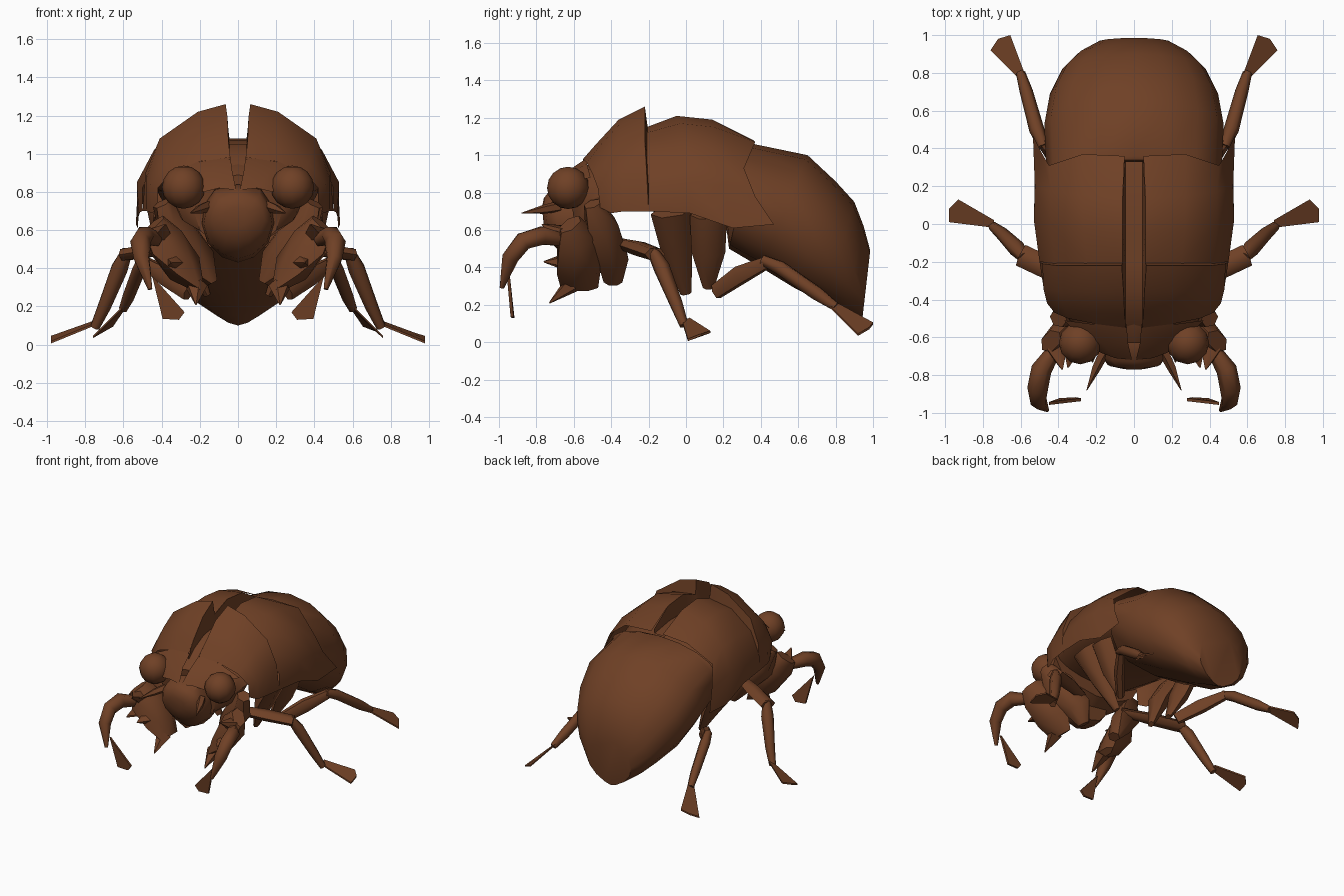
import bpy, bmesh, math
from mathutils import Vector

brown = bpy.data.materials.new("shell_brown")
brown.diffuse_color = (0.16, 0.052, 0.019, 1)


def finish(name, bm, mirror=True, angle=40):
    """Turn a bmesh into a named, smoothed, optionally mirrored object."""
    bmesh.ops.recalc_face_normals(bm, faces=bm.faces)
    me = bpy.data.meshes.new(name)
    bm.to_mesh(me)
    bm.free()
    me.materials.append(brown)
    ob = bpy.data.objects.new(name, me)
    bpy.context.collection.objects.link(ob)
    bpy.ops.object.select_all(action='DESELECT')
    ob.select_set(True)
    bpy.context.view_layer.objects.active = ob
    bpy.ops.object.shade_smooth_by_angle(angle=math.radians(angle))
    if mirror:
        ob.modifiers.new("mirror", 'MIRROR')
    return ob


def skin(bm, rings, closed, caps):
    """Bridge successive rows of points with quads."""
    rows = [[bm.verts.new(p) for p in r] for r in rings]
    n = len(rows[0])
    for a, b in zip(rows, rows[1:]):
        for i in range(n if closed else n - 1):
            j = (i + 1) % n
            bm.faces.new((a[i], a[j], b[j], b[i]))
    if caps:
        bm.faces.new(rows[0])
        bm.faces.new(rows[-1])


def body(name, sections, sides=16, top=1.0):
    """Loft of ovals: (top y, top z, bottom y, bottom z, half width, lower power).
    A power below 1 squares that half of the oval, above 1 makes it pointed."""
    rings = []
    for ty, tz, by, bz, w, low in sections:
        ring = []
        for i in range(sides):
            t = 2 * math.pi * i / sides
            k = (1 - math.cos(t)) / 2
            s = abs(math.sin(t)) ** (top if k < .5 else low)
            ring.append((math.copysign(w * s, math.sin(t)), ty + (by - ty) * k, tz + (bz - tz) * k))
        rings.append(ring)
    bm = bmesh.new()
    skin(bm, rings, True, True)
    return finish(name, bm, mirror=False)


def limb(name, points, radii, sides=6, ref=(0, 0, 1)):
    """Tapered tube along points; radii are (sideways, along ref)."""
    pts = [Vector(p) for p in points]
    rings = []
    for i, p in enumerate(pts):
        d = (pts[min(i + 1, len(pts) - 1)] - pts[max(i - 1, 0)]).normalized()
        u = d.cross(Vector(ref)).normalized()
        v = u.cross(d)
        ru, rv = radii[i]
        rings.append([p + u * ru * math.cos(2 * math.pi * k / sides)
                      + v * rv * math.sin(2 * math.pi * k / sides) for k in range(sides)])
    bm = bmesh.new()
    skin(bm, rings, True, True)
    return finish(name, bm, angle=62)


def plate(name, rows):
    bm = bmesh.new()
    skin(bm, rows, False, False)
    return finish(name, bm)


def foot(name, outline, thick):
    """Thin flared blade: an outline given thickness along a vector."""
    t = Vector(thick)
    bm = bmesh.new()
    skin(bm, [[Vector(p) - t for p in outline], [Vector(p) + t for p in outline]], True, True)
    return finish(name, bm)


# Abdomen: broad flat belly drooping to a point at the rear
body("abdomen", [
    (.34, 1.05, .21, .66, .45, .7), (.36, 1.06, .23, .50, .465, .65),
    (.65, 1.0, .40, .40, .475, .65), (.80, .86, .58, .29, .445, .7), (.90, .75, .74, .21, .38, .85),
    (.95, .62, .85, .15, .30, 1.0), (.985, .49, .94, .10, .195, 1.4)])

# Inner thorax under the shell plates
body("thorax", [(-.45, .95, -.42, .72, .36, 1), (-.2, 1.06, -.2, .70, .45, 1),
                (.1, 1.06, .1, .67, .45, 1), (.33, 1.0, .25, .62, .42, 1)])

# Wing-pad shell: one half, mirrored across the split back
plate("wing_shell", [
    [(.06, -.21, 1.15), (.25, -.21, 1.12), (.42, -.21, .99), (.50, -.20, .82), (.50, -.20, .70)],
    [(.06, -.05, 1.21), (.27, -.03, 1.17), (.44, 0, 1.02), (.53, .02, .85), (.52, .02, .69)],
    [(.06, .14, 1.19), (.27, .15, 1.15), (.44, .17, 1.01), (.525, .20, .84), (.525, .25, .61)],
    [(.05, .36, 1.08), (.27, .37, 1.07), (.45, .31, .93), (.485, .37, .78), (.535, .47, .63)]])

# Collar shell behind the head, its rear wall dropping to the wing shell
plate("collar_shell", [
    [(.06, -.205, 1.14), (.24, -.205, 1.11), (.41, -.205, .98), (.48, -.20, .82), (.49, -.20, .70)],
    [(.065, -.22, 1.26), (.21, -.22, 1.22), (.41, -.22, 1.08), (.485, -.21, .90), (.50, -.20, .70)],
    [(.055, -.36, 1.19), (.20, -.36, 1.16), (.39, -.36, 1.03), (.48, -.34, .87), (.48, -.33, .70)],
    [(.05, -.48, 1.06), (.20, -.47, 1.04), (.37, -.45, .95), (.46, -.42, .84), (.45, -.40, .69)],
    [(.04, -.55, .98), (.20, -.53, .96), (.35, -.50, .90), (.42, -.47, .82), (.42, -.46, .72)]])

# Sunken strip in the split along the back
plate("back_groove", [[(0, y, z), (.045, y, z), (x, y, edge)] for y, z, x, edge in (
    (-.55, .93, .046, .98), (-.48, .99, .05, 1.06), (-.36, 1.05, .055, 1.19),
    (-.22, 1.07, .065, 1.26), (-.205, 1.07, .06, 1.15), (-.05, 1.08, .06, 1.21),
    (.14, 1.08, .06, 1.19), (.33, 1.05, .05, 1.08))])

# Head and shield-shaped face
body("head", [(-.42, .98, -.42, .62, .38, 1), (-.55, .94, -.52, .55, .33, 1),
              (-.63, .89, -.58, .50, .23, 1)], 12)
body("face", [(-.52, .84, -.48, .45, .17, 1), (-.64, .84, -.54, .43, .19, 1.2),
              (-.73, .81, -.64, .45, .18, 1.2), (-.76, .77, -.73, .54, .14, 1.2),
              (-.77, .72, -.76, .62, .06, 1)], 12, .65)

# Brow plates running from the collar to the face
plate("brow", [
    [(.04, -.53, .985), (.22, -.53, .955), (.37, -.51, .88)],
    [(.03, -.64, .91), (.17, -.63, .90), (.28, -.60, .86)],
    [(.01, -.72, .81), (.10, -.71, .82), (.18, -.68, .80)]])

# Eyes
bm = bmesh.new()
bmesh.ops.create_uvsphere(bm, u_segments=12, v_segments=8, radius=.113)
bmesh.ops.translate(bm, verts=bm.verts, vec=(.285, -.63, .825))
finish("eye", bm)

# Antennae
limb("antenna", [(.16, -.68, .725), (.20, -.76, .71), (.25, -.88, .69)],
     [(.03, .03), (.025, .025), (.002, .002)], 5)

# Digging front legs: hip, broad upper leg with spines, hooked claw, flared foot
limb("front_hip", [(.40, -.50, .74), (.33, -.45, .60), (.20, -.39, .44), (.14, -.39, .32)],
     [(.05, .05), (.12, .08), (.10, .08), (.05, .04)], 6, (1, 0, 1))
limb("front_upper_leg", [(.44, -.62, .63), (.38, -.59, .54), (.28, -.57, .40), (.20, -.57, .29)],
     [(.08, .05), (.13, .09), (.13, .09), (.10, .03)], 6, (1, 0, 1))
for tip, root in (((.22, -.73, .21), (.22, -.61, .31)), ((.35, -.76, .43), (.33, -.64, .43)),
                  ((.38, -.77, .63), (.41, -.66, .58))):
    limb("front_leg_spine", [root, tip], [(.06, .05), (.004, .004)], 5)
limb("front_claw", [(.43, -.68, .55), (.49, -.77, .57), (.51, -.87, .54), (.505, -.94, .45),
                    (.46, -.985, .29)],
     [(.04, .04), (.055, .055), (.055, .055), (.045, .045), (.012, .012)])
foot("front_foot", [(.45, -.95, .36), (.28, -.93, .17), (.31, -.925, .13), (.395, -.93, .135)],
     (0, .008, 0))

# Middle legs
limb("middle_hip", [(.40, -.08, .70), (.27, -.05, .50), (.16, .0, .26)],
     [(.11, .06), (.085, .07), (.03, .02)], 6, (1, 0, 0))
limb("middle_upper_leg", [(.18, -.36, .53), (.42, -.25, .50), (.60, -.165, .47)],
     [(.03, .03), (.06, .04), (.06, .035)])
limb("middle_lower_leg", [(.58, -.18, .49), (.62, -.13, .40), (.70, -.05, .20), (.75, -.01, .09)],
     [(.03, .03), (.045, .045), (.035, .035), (.025, .025)])
foot("middle_foot", [(.74, -.02, .11), (.98, .01, .012), (.98, .08, .04), (.93, .13, .055),
                     (.74, .02, .125)], (0, 0, .006))

# Hind legs
limb("hind_hip", [(.40, .12, .68), (.31, .12, .48), (.22, .12, .29)],
     [(.10, .06), (.09, .06), (.03, .02)], 6, (1, 0, 0))
limb("hind_upper_leg", [(.26, .16, .27), (.38, .29, .36), (.49, .44, .43)],
     [(.03, .045), (.04, .055), (.03, .035)])
limb("hind_lower_leg", [(.48, .41, .44), (.515, .50, .40), (.57, .70, .26), (.60, .80, .19)],
     [(.03, .03), (.04, .04), (.035, .04), (.025, .025)])
foot("hind_foot", [(.61, .77, .19), (.76, .92, .04), (.72, .98, .075), (.655, 1.0, .10),
                   (.58, .80, .21)], (0, 0, .006))
